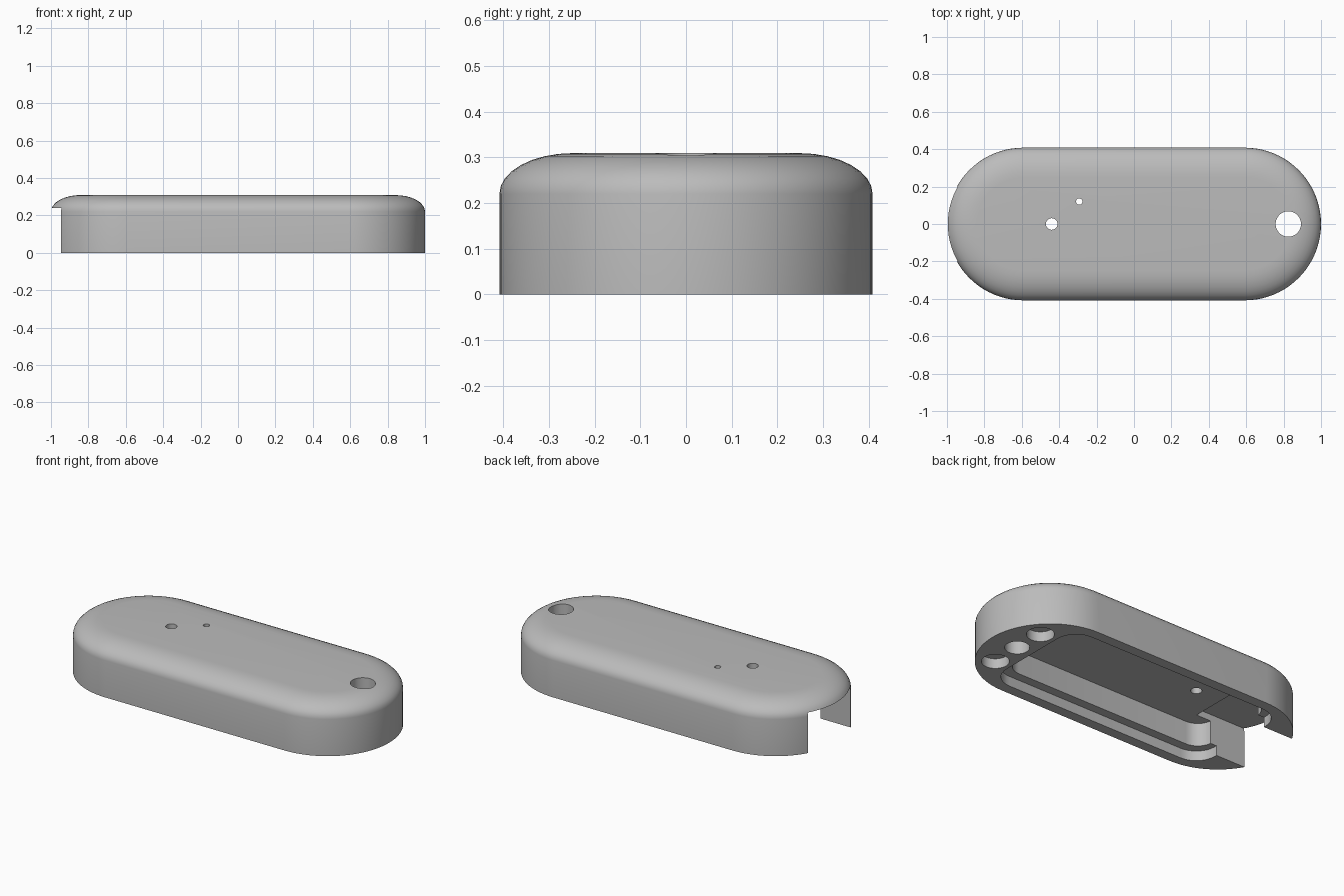
import bpy, bmesh, math
from mathutils import Vector

cube = bpy.data.objects.get("Cube")
if cube:
    bpy.data.objects.remove(cube)

grey = bpy.data.materials.new("plain grey")
grey.use_nodes = True
colour = (0.5, 0.5, 0.5, 1)
grey.diffuse_color = colour
grey.node_tree.nodes["Principled BSDF"].inputs["Base Color"].default_value = colour


def outline(x0, x1, half_y, radius, steps):
    """Rounded rectangle, counter-clockwise."""
    points = []
    corners = [(x1, 1), (x0, 1), (x0, -1), (x1, -1)]
    for i, (x, side) in enumerate(corners):
        cx = x - radius if x == x1 else x + radius
        cy = side * (half_y - radius)
        for k in range(steps + 1):
            a = math.pi / 2 * (i + k / steps)
            points.append((cx + radius * math.cos(a), cy + radius * math.sin(a)))
    return points


def loft(name, rings):
    """Closed solid through rings of (outline, height)."""
    bm = bmesh.new()
    loops = [[bm.verts.new((x, y, z)) for x, y in ring] for ring, z in rings]
    for low, high in zip(loops, loops[1:]):
        for i in range(len(low)):
            j = (i + 1) % len(low)
            bm.faces.new((low[i], low[j], high[j], high[i]))
    bm.faces.new(loops[0][::-1])
    bm.faces.new(loops[-1])
    bmesh.ops.remove_doubles(bm, verts=bm.verts, dist=1e-5)
    bmesh.ops.recalc_face_normals(bm, faces=bm.faces)
    mesh = bpy.data.meshes.new(name)
    bm.to_mesh(mesh)
    bm.free()
    obj = bpy.data.objects.new(name, mesh)
    bpy.context.collection.objects.link(obj)
    mesh.materials.append(grey)
    return obj


def prism(name, ring, z0, z1):
    return loft(name, [(ring, z0), (ring, z1)])


def drill(name, x, y, r, z0, z1):
    ring = [(x + r * math.cos(math.tau * i / 32), y + r * math.sin(math.tau * i / 32))
            for i in range(32)]
    return prism(name, ring, z0, z1)


# Outer shell: straight wall with an elliptical shoulder
half_y, shoulder_z, top_z = 0.408, 0.22, 0.309
rings = [(outline(-1, 1, half_y, half_y, 20), 0)]
for k in range(9):
    a = math.pi / 2 * k / 8
    inset = 0.16 * (1 - math.cos(a))
    r = half_y - inset
    rings.append((outline(inset - 1, 1 - inset, r, r, 20),
                  shoulder_z + (top_z - shoulder_z) * math.sin(a)))
body = loft("housing", rings)

# Recesses: lid ledge, chamber, end opening
cutters = [
    prism("lid_recess", outline(-0.75, 0.72, 0.345, 0.13, 8), -0.1, 0.06),
    prism("chamber", outline(-0.71, 0.67, 0.29, 0.1, 8), -0.1, 0.2),
    prism("end_opening", [(-1.2, -0.2), (-0.61, -0.2), (-0.61, 0.2), (-1.2, 0.2)], -0.1, 0.24),
    drill("cord_hole", 0.825, 0, 0.068, -0.1, 0.5),
    drill("button_hole", -0.44, 0, 0.031, 0.1, 0.5),
    drill("light_hole", -0.293, 0.12, 0.017, 0.1, 0.5),
]
# Blind round pockets either side of the cord hole
for side in (-1, 1):
    cutters.append(drill("round_pocket", 0.82, side * 0.19, 0.076, -0.1, 0.06))

bpy.context.view_layer.objects.active = body
body.select_set(True)
for cutter in cutters:
    cutter.hide_render = True
    cut = body.modifiers.new(cutter.name, "BOOLEAN")
    cut.operation, cut.solver, cut.object = "DIFFERENCE", "EXACT", cutter
    bpy.ops.object.modifier_apply(modifier=cut.name)
    bpy.data.objects.remove(cutter)

bpy.ops.object.shade_smooth_by_angle(angle=math.radians(30))
